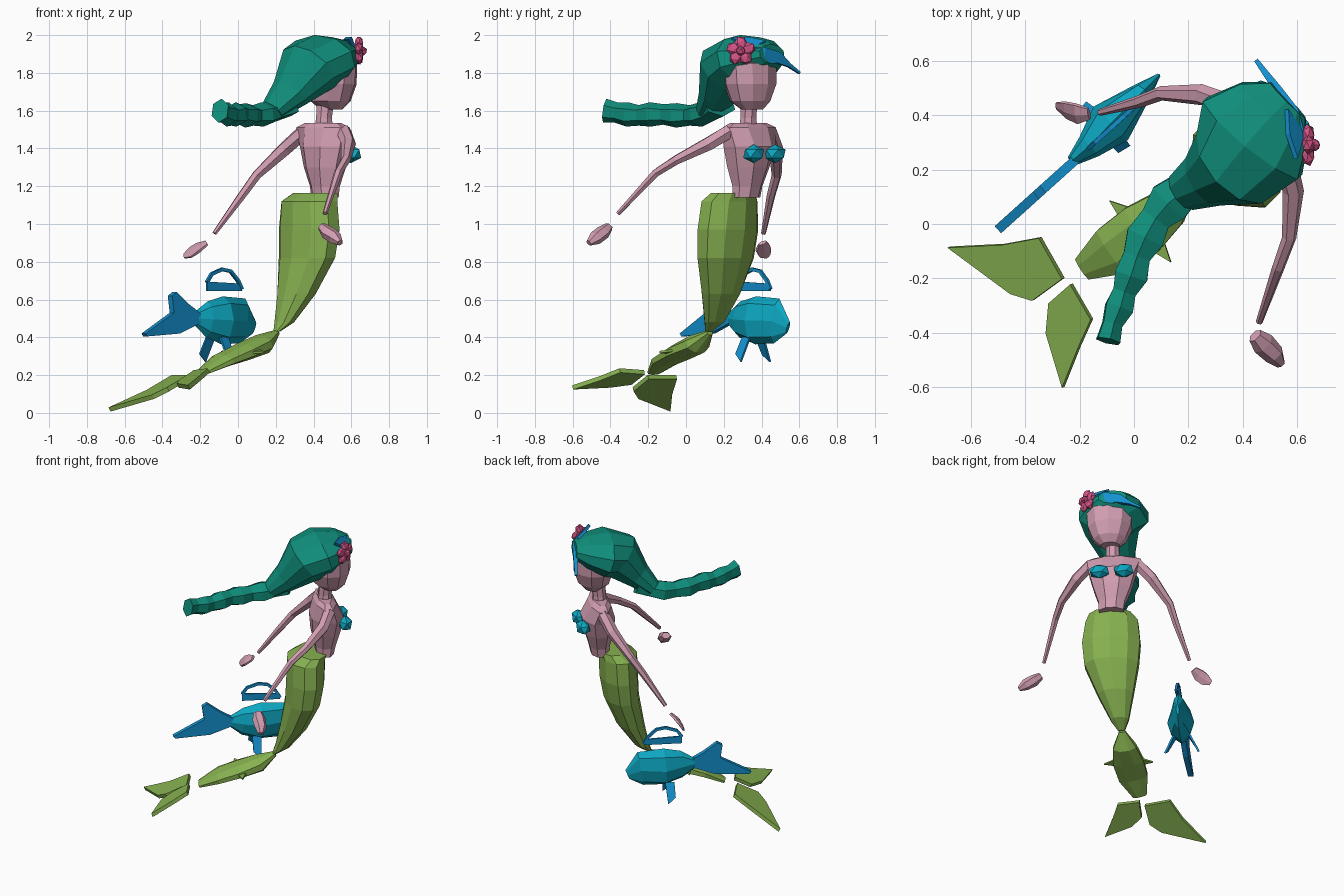
import bpy, bmesh, math
from mathutils import Vector, Matrix

# The figure faces the +x +y diagonal; SIDE points to its right hand.
SIDE = Vector((0.7071, -0.7071, 0))
UP = Vector((0, 0, 1))


def material(name, rgb):
    m = bpy.data.materials.new(name)
    m.diffuse_color = (*rgb, 1)
    return m


HAIR = material("teal hair", (0.005, 0.27, 0.20))
SKIN = material("rosy skin", (0.64, 0.34, 0.44))
GREEN = material("leaf green", (0.24, 0.44, 0.08))
CYAN = material("cyan", (0.004, 0.39, 0.54))
BLUE = material("blue", (0.007, 0.28, 0.62))
PINK = material("pink", (0.68, 0.09, 0.25))


def finish(name, bm, mat):
    bmesh.ops.recalc_face_normals(bm, faces=bm.faces)
    mesh = bpy.data.meshes.new(name)
    bm.to_mesh(mesh)
    bm.free()
    mesh.materials.append(mat)
    ob = bpy.data.objects.new(name, mesh)
    bpy.context.collection.objects.link(ob)
    return ob


def loft(name, rings, mat, n=8, level=False, side=SIDE, edge_on=True):
    """Skin rings (x, y, z, half width, half height) along their path."""
    bm = bmesh.new()
    pts = [Vector(r[:3]) for r in rings]
    phase = math.pi / n if edge_on else 0
    grow = 1 / math.cos(phase)
    loops = []
    for i, (p, r) in enumerate(zip(pts, rings)):
        t = UP if level else (pts[min(i + 1, len(pts) - 1)] - pts[max(i - 1, 0)]).normalized()
        u = (side - t * side.dot(t)).normalized()
        v = t.cross(u)
        angles = [phase + 2 * math.pi * k / n for k in range(n)]
        loops.append([bm.verts.new(p + grow * (u * r[3] * math.cos(a) + v * r[4] * math.sin(a)))
                      for a in angles])
    for a, b in zip(loops, loops[1:]):
        for k in range(n):
            bm.faces.new((a[k], a[(k + 1) % n], b[(k + 1) % n], b[k]))
    bm.faces.new(loops[0])
    bm.faces.new(loops[-1])
    return finish(name, bm, mat)


def plate(name, pts, mat, thick=0.012):
    """Thin flat fin from an outline."""
    bm = bmesh.new()
    face = bm.faces.new([bm.verts.new(p) for p in pts])
    face.normal_update()
    off = face.normal * thick
    bmesh.ops.translate(bm, verts=bm.verts, vec=-off / 2)
    ext = bmesh.ops.extrude_face_region(bm, geom=[face], use_keep_orig=True)
    bmesh.ops.translate(bm, vec=off, verts=[g for g in ext["geom"] if isinstance(g, bmesh.types.BMVert)])
    return finish(name, bm, mat)


# Head, neck and torso
loft("head", [(0.495, 0.35, 1.605, 0.06, 0.05), (0.49, 0.34, 1.65, 0.105, 0.10),
              (0.49, 0.34, 1.74, 0.14, 0.128), (0.49, 0.34, 1.85, 0.148, 0.125),
              (0.47, 0.34, 1.92, 0.10, 0.09)], SKIN, 10, True)
loft("neck", [(0.455, 0.33, 1.50, 0.05, 0.045), (0.455, 0.33, 1.56, 0.042, 0.042),
              (0.465, 0.335, 1.67, 0.045, 0.045)], SKIN, 8, True)
loft("torso", [(0.46, 0.32, 1.14, 0.08, 0.055), (0.46, 0.325, 1.20, 0.085, 0.065),
               (0.46, 0.33, 1.30, 0.12, 0.09), (0.465, 0.335, 1.41, 0.15, 0.105),
               (0.45, 0.335, 1.51, 0.175, 0.065), (0.45, 0.33, 1.535, 0.12, 0.04)], SKIN, 8, True)

# Arms and hands
loft("left_arm", [(0.35, 0.44, 1.49, 0.035, 0.035), (0.25, 0.475, 1.40, 0.034, 0.034),
                  (0.10, 0.48, 1.26, 0.023, 0.023), (0.02, 0.45, 1.15, 0.02, 0.02),
                  (-0.125, 0.41, 0.95, 0.011, 0.011)], SKIN, 6)
loft("right_arm", [(0.56, 0.23, 1.49, 0.035, 0.035), (0.585, 0.12, 1.425, 0.034, 0.034),
                   (0.57, -0.05, 1.34, 0.023, 0.023), (0.53, -0.16, 1.27, 0.02, 0.02),
                   (0.46, -0.36, 1.055, 0.011, 0.011)], SKIN, 6)
loft("left_hand", [(-0.165, 0.405, 0.90, 0.022, 0.009), (-0.21, 0.405, 0.875, 0.04, 0.013),
                   (-0.25, 0.418, 0.85, 0.038, 0.010), (-0.285, 0.435, 0.83, 0.016, 0.006)], SKIN, 6)
loft("right_hand", [(0.445, -0.41, 0.985, 0.020, 0.025), (0.475, -0.44, 0.955, 0.032, 0.038),
                    (0.515, -0.48, 0.925, 0.032, 0.034), (0.54, -0.515, 0.90, 0.014, 0.016)], SKIN, 6)

# Bra cups
for label, s in (("right", 0.08), ("left", -0.08)):
    c = Vector((0.54, 0.415, 1.372)) + SIDE * s
    bm = bmesh.new()
    bmesh.ops.create_icosphere(bm, subdivisions=1, radius=1, matrix=Matrix.Translation(c)
                               @ Matrix.Rotation(-math.pi / 4, 4, "Z")
                               @ Matrix.Diagonal((0.072, 0.05, 0.05, 1)))
    finish(label + "_bra_cup", bm, CYAN)

# Swept hair and lumpy braid
loft("hair", [(0.565, 0.455, 1.90, 0.09, 0.05), (0.515, 0.405, 1.89, 0.165, 0.095),
              (0.435, 0.315, 1.865, 0.225, 0.135), (0.37, 0.225, 1.82, 0.175, 0.15),
              (0.27, 0.17, 1.69, 0.11, 0.09), (0.18, 0.12, 1.60, 0.075, 0.055)], HAIR, 10)
braid_path = [(0.26, 0.18, 1.63), (0.19, 0.13, 1.595), (0.13, 0.08, 1.58), (0.08, 0.02, 1.575),
              (0.04, -0.05, 1.575), (0.01, -0.12, 1.58), (-0.01, -0.19, 1.58),
              (-0.035, -0.25, 1.575), (-0.055, -0.31, 1.58), (-0.08, -0.37, 1.59), (-0.095, -0.43, 1.60)]
loft("braid", [(*p, (0.085 - 0.0045 * i) * (0.8 if i % 2 else 1.05), 0.047 if i % 2 else 0.056)
               for i, p in enumerate(braid_path)], HAIR, 6)

# Hair flower with band and leaf
bm = bmesh.new()
for k in range(5):
    a = math.radians(90 + 72 * k)
    c = Vector((0.64, 0.29 + 0.042 * math.cos(a), 1.915 + 0.042 * math.sin(a)))
    bmesh.ops.create_icosphere(bm, subdivisions=1, radius=1, matrix=Matrix.Translation(c)
                               @ Matrix.Rotation(a, 4, "X") @ Matrix.Diagonal((0.025, 0.04, 0.036, 1)))
bmesh.ops.create_icosphere(bm, subdivisions=1, radius=0.026, matrix=Matrix.Translation((0.66, 0.29, 1.915)))
finish("flower", bm, PINK)
loft("head_band", [(0.62, 0.31, 1.90, 0.035, 0.012), (0.59, 0.41, 1.895, 0.04, 0.018),
                   (0.535, 0.485, 1.88, 0.03, 0.016), (0.49, 0.545, 1.84, 0.010, 0.012),
                   (0.45, 0.60, 1.80, 0.006, 0.008)], BLUE, 4, side=UP)
plate("band_leaf", [(0.62, 0.33, 1.92), (0.595, 0.24, 1.985), (0.565, 0.33, 1.985), (0.56, 0.42, 1.965)], BLUE, 0.02)

# Tail: hips to ankle joint, then the trailing part
loft("upper_tail", [(0.41, 0.25, 1.165, 0.135, 0.09), (0.378, 0.23, 1.12, 0.17, 0.12),
                    (0.377, 0.222, 0.97, 0.188, 0.12), (0.365, 0.21, 0.82, 0.175, 0.11),
                    (0.31, 0.185, 0.63, 0.115, 0.085), (0.245, 0.15, 0.48, 0.057, 0.045),
                    (0.205, 0.12, 0.43, 0.02, 0.015)], GREEN, 10, True)
loft("lower_tail", [(0.205, 0.125, 0.425, 0.02, 0.015), (0.13, 0.06, 0.365, 0.075, 0.05),
                    (0.03, -0.02, 0.325, 0.10, 0.043), (-0.08, -0.10, 0.28, 0.095, 0.032),
                    (-0.19, -0.165, 0.215, 0.045, 0.014)], GREEN, 8)
for label, s in (("right", 1), ("left", -1)):
    c = Vector((0.03, -0.02, 0.325))
    f = Vector((0.7071, 0.7071, 0.25))
    plate(label + "_tail_fin", [c + SIDE * s * 0.08 + f * 0.03, c + SIDE * s * 0.16 - f * 0.01,
                                c + SIDE * s * 0.08 - f * 0.03], GREEN)

# Flukes
plate("left_fluke", [(-0.26, -0.20, 0.19), (-0.345, -0.05, 0.19), (-0.48, -0.075, 0.11), (-0.68, -0.085, 0.018),
                     (-0.45, -0.255, 0.085), (-0.37, -0.28, 0.125)], GREEN, 0.025)
plate("right_fluke", [(-0.23, -0.22, 0.215), (-0.155, -0.35, 0.225), (-0.20, -0.45, 0.185), (-0.26, -0.60, 0.135),
                      (-0.32, -0.40, 0.145), (-0.31, -0.29, 0.16)], GREEN, 0.025)

# Fish body
loft("fish_body", [(0.085, 0.54, 0.45, 0.010, 0.035), (0.025, 0.48, 0.487, 0.04, 0.12),
                   (-0.085, 0.37, 0.49, 0.088, 0.127), (-0.165, 0.285, 0.495, 0.05, 0.095),
                   (-0.23, 0.23, 0.50, 0.020, 0.035)], CYAN, 8, edge_on=False)


def in_fish_plane(outline):
    return [(x, 0.24 + (x + 0.21) * 0.9, z) for x, z in outline]


# Fish fins
plate("fish_tail", in_fish_plane([(-0.20, 0.52), (-0.27, 0.575), (-0.335, 0.64), (-0.36, 0.62), (-0.35, 0.53),
                                  (-0.50, 0.42), (-0.49, 0.405), (-0.32, 0.42), (-0.20, 0.48)]), BLUE, 0.035)
plate("dorsal_base", in_fish_plane([(-0.165, 0.645), (0.02, 0.645), (0.0, 0.685), (-0.165, 0.695)]), BLUE)
arch = in_fish_plane([(-0.165, 0.69), (-0.14, 0.735), (-0.085, 0.76), (-0.04, 0.75), (0.0, 0.70), (0.02, 0.655)])
loft("dorsal_arch", [(*p, 0.008, 0.009) for p in arch], BLUE, 4)
for label, s in (("right", 1), ("left", -1)):
    c = Vector((-0.11, 0.355, 0.40))
    d = Vector((0.743, 0.669, 0))
    plate(label + "_fish_fin", [c + SIDE * s * 0.05 + d * 0.03, c + SIDE * s * 0.11 + d * 0.02 - UP * 0.13,
                                c + SIDE * s * 0.10 - d * 0.03 - UP * 0.09, c + SIDE * s * 0.05 - d * 0.03], BLUE)
